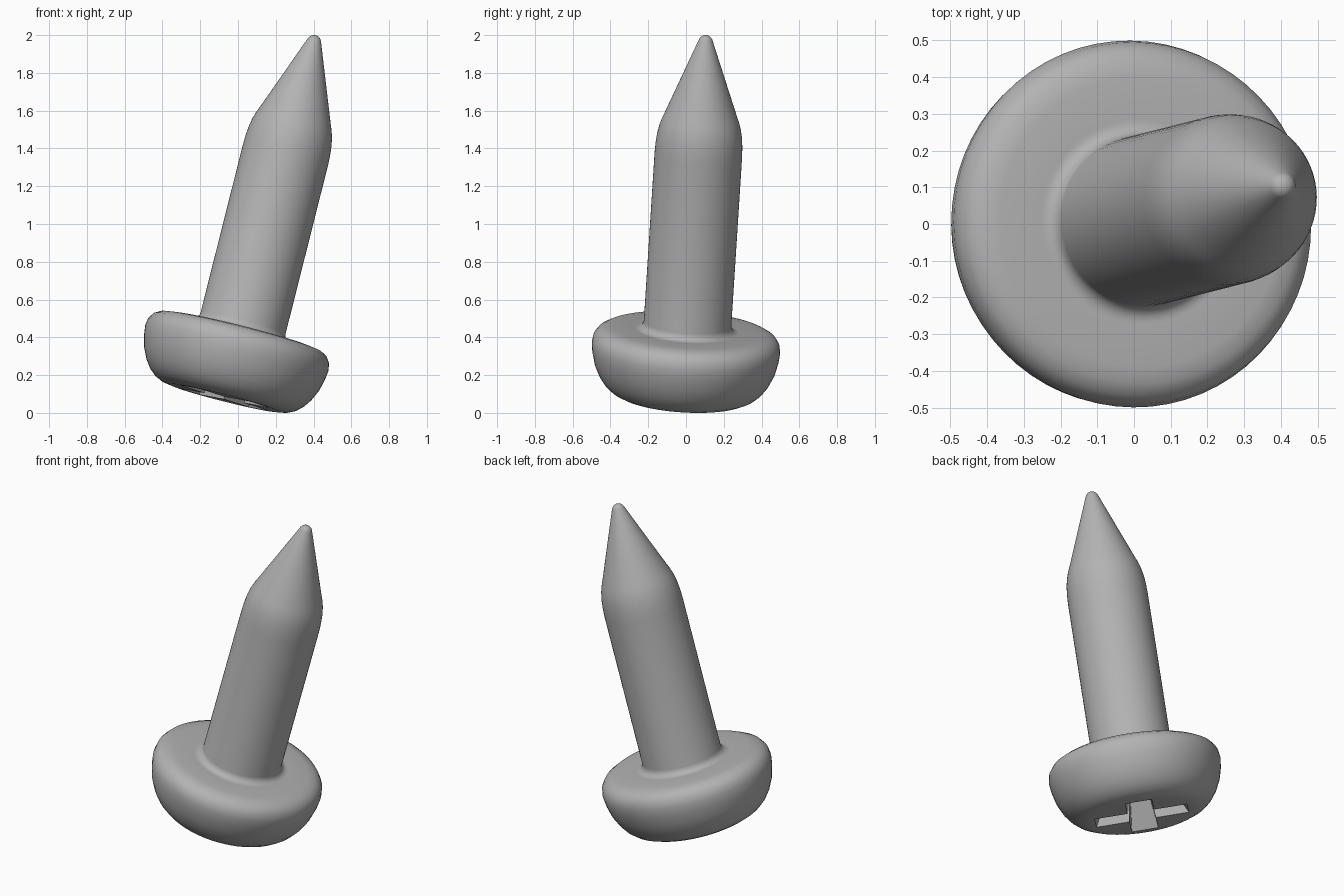
import bpy
import bmesh
from math import radians, sin, cos
from mathutils import Vector, Matrix

if "Cube" in bpy.data.objects:
    bpy.data.objects.remove(bpy.data.objects["Cube"], do_unlink=True)

SEGMENTS = 64
AXIS = Vector((0.252, 0.064, 1)).normalized()
BASE = Vector((-0.068, -0.02, 0.085))

steel = bpy.data.materials.new("grey_steel")
steel.use_nodes = True
steel.diffuse_color = (0.45, 0.45, 0.45, 1)
steel.node_tree.nodes["Principled BSDF"].inputs["Base Color"].default_value = (0.45, 0.45, 0.45, 1)


def add_object(name, bm):
    bmesh.ops.recalc_face_normals(bm, faces=bm.faces)
    mesh = bpy.data.meshes.new(name)
    bm.to_mesh(mesh)
    bm.free()
    mesh.materials.append(steel)
    obj = bpy.data.objects.new(name, mesh)
    bpy.context.collection.objects.link(obj)
    return obj


def lathe(name, profile):
    """Revolve (radius, height) points around z."""
    bm = bmesh.new()
    verts = [bm.verts.new((r, 0, h)) for r, h in profile]
    edges = [bm.edges.new(pair) for pair in zip(verts, verts[1:])]
    bmesh.ops.spin(bm, geom=verts + edges, cent=(0, 0, 0), axis=(0, 0, 1),
                   angle=radians(360), steps=SEGMENTS, use_duplicate=False)
    bmesh.ops.remove_doubles(bm, verts=bm.verts, dist=0.0005)
    return add_object(name, bm)


def tapered_slot(name, angle, depth=0.24):
    """Wedge that narrows with depth, for one arm of the cross recess."""
    bm = bmesh.new()
    bmesh.ops.create_cube(bm, size=2)
    for v in bm.verts:
        deep = v.co.z > 0
        v.co.x *= 0.15 if deep else 0.28
        v.co.y *= 0.045 if deep else 0.08
        v.co.z = depth if deep else -0.02
    bmesh.ops.rotate(bm, verts=bm.verts, matrix=Matrix.Rotation(angle, 3, "Z"))
    return add_object(name, bm)


# Pan head, from the flat drive face round to the collar
head = [(0, 0), (0.30, 0), (0.345, 0.008), (0.385, 0.027), (0.42, 0.058),
        (0.45, 0.1), (0.478, 0.16), (0.494, 0.225), (0.5, 0.275), (0.493, 0.315),
        (0.472, 0.345), (0.44, 0.363), (0.395, 0.37), (0.28, 0.37)]
# Concave fillet into the shank
fillet = [(0.272 - 0.04 * sin(radians(a)), 0.41 - 0.04 * cos(radians(a)))
          for a in range(0, 91, 18)]
# Rounded shoulder and cone
shoulder = [(0.232, 1.33), (0.23, 1.385), (0.225, 1.435), (0.216, 1.48),
            (0.205, 1.515), (0.193, 1.545)]
# Ball tip
tip = [(0.038 * cos(radians(a)), 1.946 + 0.038 * sin(radians(a)))
       for a in (21, 38, 55, 72)] + [(0, 1.984)]

screw = lathe("screw_body", head + fillet + shoulder + tip)
bpy.context.view_layer.objects.active = screw
screw.select_set(True)

# Cross recess in the drive face
for angle in (45, 135):
    cutter = tapered_slot("recess_cutter", radians(angle))
    cutter.hide_render = True
    cut = screw.modifiers.new("recess", "BOOLEAN")
    cut.operation = "DIFFERENCE"
    cut.solver = "EXACT"
    cut.object = cutter
    bpy.ops.object.modifier_apply(modifier=cut.name)
    bpy.data.objects.remove(cutter, do_unlink=True)

bpy.ops.object.shade_smooth_by_angle(angle=radians(30))

# Lean the screw on the rim of its head
tilt = Vector((0, 0, 1)).rotation_difference(AXIS).to_matrix().to_4x4()
screw.data.transform(Matrix.Translation(BASE) @ tilt)

# Rest on the ground and centre
points = [v.co for v in screw.data.vertices]
low = [min(p[i] for p in points) for i in range(3)]
high = [max(p[i] for p in points) for i in range(3)]
screw.data.transform(Matrix.Translation((-(low[0] + high[0]) / 2, -(low[1] + high[1]) / 2, -low[2])))
